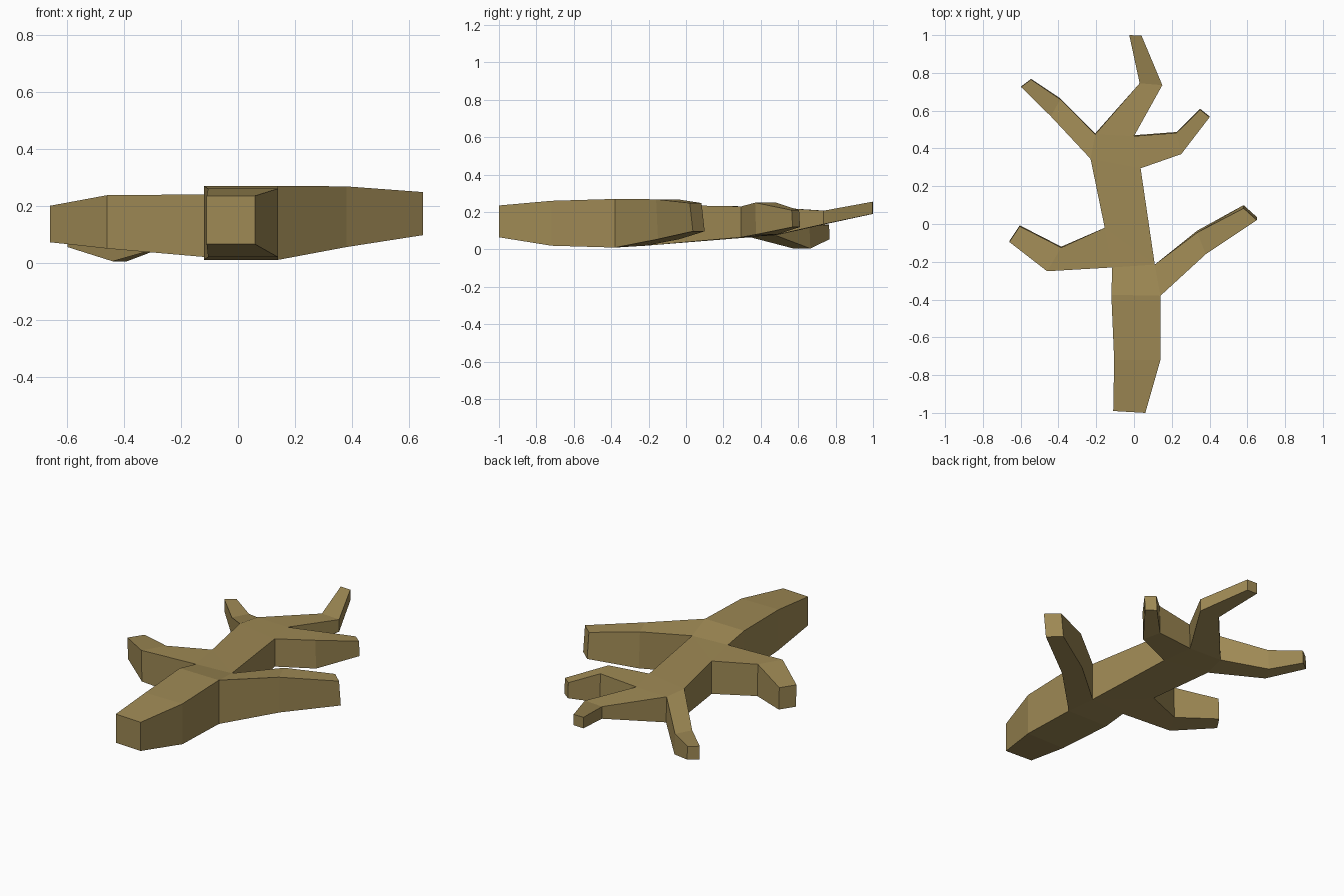
import bpy, bmesh

if "Cube" in bpy.data.objects:
    bpy.data.objects.remove(bpy.data.objects["Cube"])

# Each limb is a chain of sections: (left x, y), (right x, y), z low, z high, forward lean of the underside
# Limbs share their first section with the trunk, so everything welds into one skin.
trunk = [
    ((-.11, -.99), (.06, -1.0), .065, .235, 0),
    ((-.105, -.72), (.14, -.72), .02, .26, 0),
    ((-.12, -.375), (.14, -.38), .01, .27, 0),
    ((-.115, -.23), (.11, -.215), .02, .24, 0),
    ((-.155, -.02), (.11, -.215), .04, .235, 0),
    ((-.23, .345), (.035, .295), .065, .23, 0),
    ((-.205, .475), (0, .465), .075, .225, .005),
]
right_branch = [
    ((.11, -.215), (.14, -.38), 0, 0, 0),
    ((.335, -.045), (.38, -.16), .055, .268, .01),
    ((.58, .083), (.65, .02), .097, .248, .017),
]
left_branch = [
    ((-.115, -.23), (-.155, -.02), 0, 0, 0),
    ((-.46, -.25), (-.385, -.125), .05, .237, .005),
    ((-.66, -.095), (-.605, -.012), .072, .2, .005),
]
back_left_twig = [
    ((-.23, .345), (-.205, .475), 0, 0, 0),
    ((-.44, .57), (-.39, .66), .005, .125, .005),
    ((-.598, .725), (-.545, .765), .055, .132, .003),
]
back_right_twig = [
    ((0, .465), (.035, .295), 0, 0, 0),
    ((.225, .482), (.25, .37), .08, .25, .005),
    ((.35, .605), (.4, .565), .12, .21, .005),
]
back_tip = [
    ((-.205, .475), (0, .465), 0, 0, 0),
    ((.03, .745), (.15, .735), .135, .207, 0),
    ((-.025, 1.0), (.04, .997), .19, .255, 0),
]

bm = bmesh.new()
tops, lows = {}, {}


def corner(p, lo, hi, lean):
    """Make the upper and lower vertex of an outline point once."""
    if p not in tops:
        tops[p] = bm.verts.new((p[0], p[1], hi))
        lows[p] = bm.verts.new((p[0], p[1] + lean, lo))
    return p


panels = []
for limb in (trunk, right_branch, left_branch, back_left_twig, back_right_twig, back_tip):
    rows = [(corner(l, *s), corner(r, *s)) for l, r, *s in limb]
    for (a, b), (c, d) in zip(rows, rows[1:]):
        panels.append(list(dict.fromkeys((a, b, d, c))))

# Upper and lower skins
edges = {}
for panel in panels:
    bm.faces.new([tops[p] for p in panel])
    bm.faces.new([lows[p] for p in reversed(panel)])
    for a, b in zip(panel, panel[1:] + panel[:1]):
        edges.setdefault(frozenset((a, b)), []).append((a, b))

# Side walls along the outline and cut ends
for uses in edges.values():
    if len(uses) == 1:
        a, b = uses[0]
        bm.faces.new((tops[b], tops[a], lows[a], lows[b]))

bmesh.ops.recalc_face_normals(bm, faces=bm.faces)
mesh = bpy.data.meshes.new("branch")
bm.to_mesh(mesh)
bm.free()

wood = bpy.data.materials.new("tan wood")
wood.diffuse_color = (.342, .25, .089, 1)
wood.use_nodes = True
wood.node_tree.nodes["Principled BSDF"].inputs["Base Color"].default_value = wood.diffuse_color
mesh.materials.append(wood)
branch = bpy.data.objects.new("fallen_branch", mesh)
bpy.context.collection.objects.link(branch)
